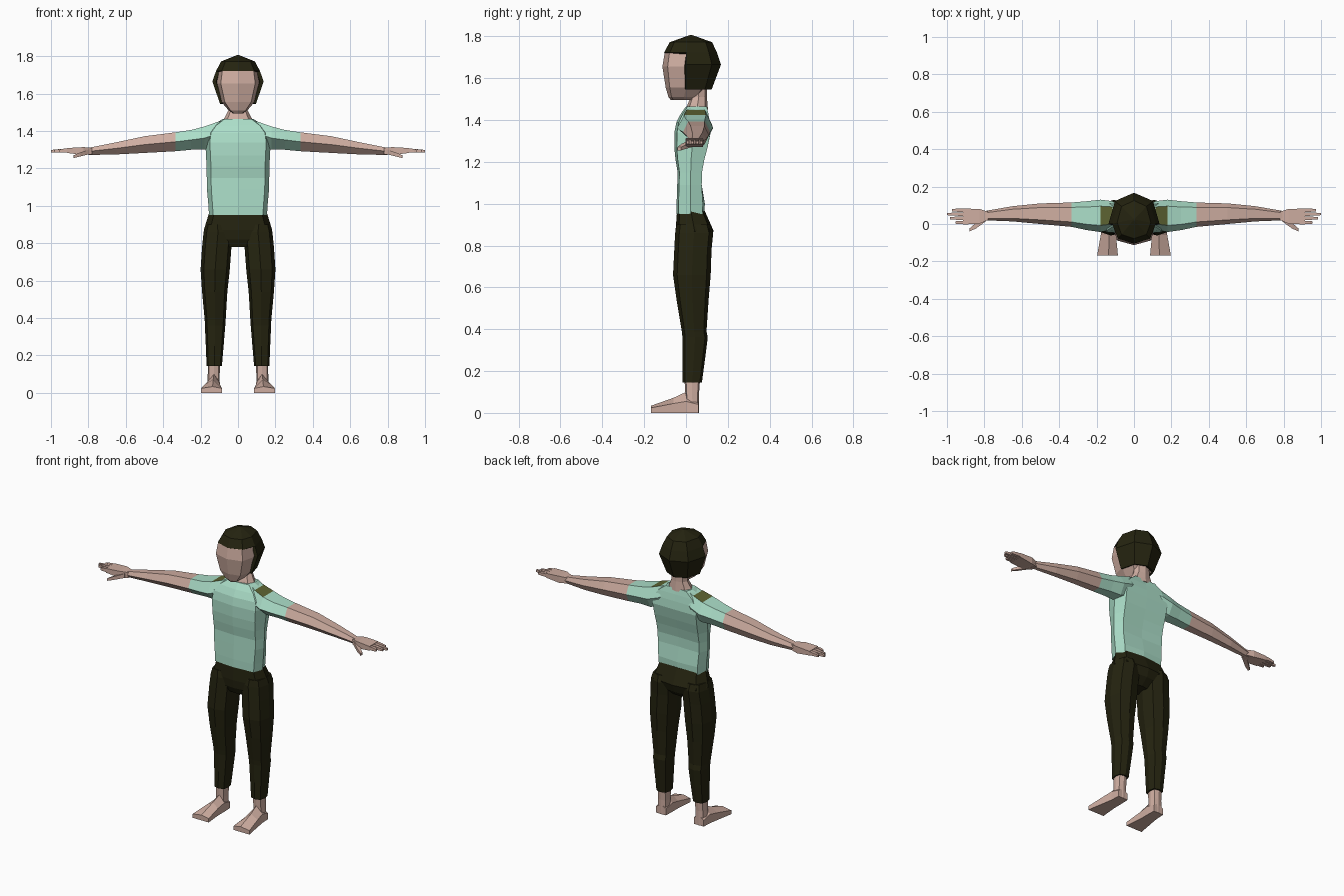
import bpy, bmesh

if "Cube" in bpy.data.objects:
    bpy.data.objects.remove(bpy.data.objects["Cube"])


def material(name, rgb):
    m = bpy.data.materials.new(name)
    m.diffuse_color = (*rgb, 1)
    m.use_nodes = True
    m.node_tree.nodes["Principled BSDF"].inputs["Base Color"].default_value = m.diffuse_color
    return m


SKIN = material("skin", (0.62, 0.42, 0.355))
SHIRT = material("mint_green", (0.41, 0.73, 0.58))
DARK = material("dark_brown", (0.018, 0.017, 0.005))
OLIVE = material("olive", (0.11, 0.125, 0.032))


def loft(name, rings, mat, side=1, extra=None, rule=None, drop=None):
    """Skin a list of point rings; side=-1 mirrors in x."""
    bm = bmesh.new()
    vs = [[bm.verts.new((p[0] * side, p[1], p[2])) for p in r] for r in rings]
    n = len(rings[0])
    for a, b in zip(vs, vs[1:]):
        for i in range(n):
            j = (i + 1) % n
            bm.faces.new((a[i], a[j], b[j], b[i]))
    bm.faces.new(vs[0])
    bm.faces.new(vs[-1])
    bmesh.ops.recalc_face_normals(bm, faces=bm.faces)
    if drop:
        bmesh.ops.delete(bm, geom=[f for f in bm.faces if drop(f)], context='FACES')
    if rule:
        for f in bm.faces:
            f.material_index = 1 if rule(f) else 0
    me = bpy.data.meshes.new(name)
    bm.to_mesh(me)
    bm.free()
    me.materials.append(mat)
    if extra:
        me.materials.append(extra)
    ob = bpy.data.objects.new(name, me)
    bpy.context.collection.objects.link(ob)
    return ob


def octagon(z, x0, x1, y0, y1, k=0.74, ym=0.5, groove=0.0):
    """Horizontal eight-point section; k is the corner fullness."""
    cx, rx = (x0 + x1) / 2, (x1 - x0) / 2
    cy = y0 + (y1 - y0) * ym
    f, b = y0 - cy, y1 - cy
    return [(cx, y0, z), (cx + k * rx, cy + k * f, z), (x1, cy, z),
            (cx + k * rx, cy + k * b, z), (cx, y1 - groove, z),
            (cx - k * rx, cy + k * b, z), (x0, cy, z), (cx - k * rx, cy + k * f, z)]


def arm_ring(x, y0, y1, z0, z1):
    """Six-point arm section with a flat top, underside set to the back."""
    d, zm = y1 - y0, (z0 + z1) / 2
    return [(x, y0 + .2 * d, z1), (x, y1 - .2 * d, z1), (x, y1, zm),
            (x, y1 - .2 * d, z0), (x, y0 + .4 * d, z0), (x, y0, zm)]


def box_ring(x, y0, y1, z0, z1):
    return [(x, y0, z0), (x, y1, z0), (x, y1, z1), (x, y0, z1)]


def foot_ring(y, x0, x1, edge, peak):
    xm = x0 * .55 + x1 * .45
    return [(x0, y, 0), (x1, y, 0), (x1, y, edge), (xm, y, peak), (x0, y, edge)]


# Shirt body
body = [(.95, .155, -.045, .088), (1.0, .158, -.045, .09), (1.09, .166, -.042, .084),
        (1.15, .167, -.04, .085), (1.21, .168, -.05, .098), (1.27, .171, -.056, .115),
        (1.34, .175, -.056, .13), (1.39, .168, -.046, .125), (1.43, .135, -.025, .117),
        (1.465, .082, .0, .107)]
loft("shirt_body", [octagon(z, -w, w, a, b, .86, groove=.012 if z > 1 else 0)
                    for z, w, a, b in body], SHIRT)

# Pelvis of the trousers
pelvis = [(.965, .154, -.043, .09), (.87, .183, -.05, .132), (.82, .15, -.045, .115),
          (.78, .08, -.025, .07)]
loft("trouser_hips", [octagon(z, -w, w, a, b, .82) for z, w, a, b in pelvis], DARK)

# Neck and head
neck = [(1.45, .085, .0, .105), (1.475, .07, .008, .103), (1.51, .052, .022, .1),
        (1.58, .05, .02, .1)]
loft("neck", [octagon(z, -w, w, a, b) for z, w, a, b in neck], SKIN)
head = [(1.495, .028, -.072, .05), (1.51, .05, -.084, .065), (1.555, .088, -.097, .098),
        (1.655, .115, -.113, .14), (1.72, .105, -.102, .125), (1.745, .085, -.08, .1)]
loft("head", [octagon(z, -w, w, a, b, .8) for z, w, a, b in head], SKIN)

# Hair shell, open around the face
hair = [(1.545, .096, -.09, .122), (1.665, .137, -.122, .167), (1.722, .117, -.105, .148),
        (1.772, .09, -.078, .125), (1.806, .006, .018, .03)]


def face_opening(f):
    c = f.calc_center_median()
    return c.z < 1.54 + .01 or (c.z < 1.72 and c.y < .0)


shell = loft("hair", [octagon(z, -w, w, a, b, .74, .42) for z, w, a, b in hair],
             DARK, drop=face_opening)
solid = shell.modifiers.new("thickness", 'SOLIDIFY')
solid.thickness = .02
solid.offset = -1

sleeve = [(.08, .0, .105, 1.34, 1.457), (.115, -.03, .122, 1.32, 1.447),
          (.18, -.043, .13, 1.30, 1.424), (.25, -.033, .122, 1.30, 1.406),
          (.335, -.015, .115, 1.292, 1.393)]
forearm = [sleeve[-1], (.5, .0, .11, 1.283, 1.372), (.65, .014, .095, 1.275, 1.34),
           (.8, .02, .069, 1.272, 1.31)]
palm = [(.78, .022, .066, 1.275, 1.31), (.825, .002, .08, 1.272, 1.314),
        (.915, -.003, .083, 1.283, 1.309)]
fingers = [(.008, .955), (.031, .985), (.053, 1.0), (.074, .972)]
leg = [(.90, .05, .172, -.045, .118), (.86, .03, .184, -.052, .13),
       (.78, .035, .192, -.056, .122), (.66, .044, .2, -.062, .118),
       (.54, .057, .192, -.045, .108), (.39, .066, .178, -.02, .098),
       (.36, .068, .177, -.017, .104), (.25, .077, .172, -.016, .09),
       (.145, .086, .168, -.016, .076)]
ankle = [(.17, .096, .16, -.008, .068), (.09, .098, .162, -.003, .062),
         (.0, .098, .165, .0, .062)]
foot = [(.06, .098, .165, .04, .06), (.0, .096, .168, .055, .1),
        (-.06, .096, .178, .045, .072), (-.168, .086, .197, .024, .034)]


def shoulder_patch(f):
    c = f.calc_center_median()
    return f.normal.z > .8 and .115 < abs(c.x) < .18 and c.z > 1.42


for side, tag in ((1, "left"), (-1, "right")):
    # Arms
    loft(tag + "_sleeve", [arm_ring(*r) for r in sleeve], SHIRT, side, OLIVE, shoulder_patch)
    loft(tag + "_forearm", [arm_ring(*r) for r in forearm], SKIN, side)
    # Hands
    loft(tag + "_palm", [box_ring(*r) for r in palm], SKIN, side)
    for i, (y, tip) in enumerate(fingers):
        loft(f"{tag}_finger_{i + 1}",
             [box_ring(.9, y - .009, y + .009, 1.286, 1.307),
              box_ring(.94, y - .009, y + .009, 1.286, 1.305),
              box_ring(tip, y - .006, y + .006, 1.286, 1.299)], SKIN, side)
    loft(tag + "_thumb", [box_ring(.795, .012, .045, 1.276, 1.302),
                          box_ring(.845, -.024, .006, 1.264, 1.285),
                          box_ring(.88, -.04, -.024, 1.255, 1.27)], SKIN, side)
    # Legs and feet
    loft(tag + "_trouser_leg", [octagon(*r, .78) for r in leg], DARK, side)
    loft(tag + "_ankle", [octagon(*r, .8) for r in ankle], SKIN, side)
    loft(tag + "_foot", [foot_ring(*r) for r in foot], SKIN, side)
